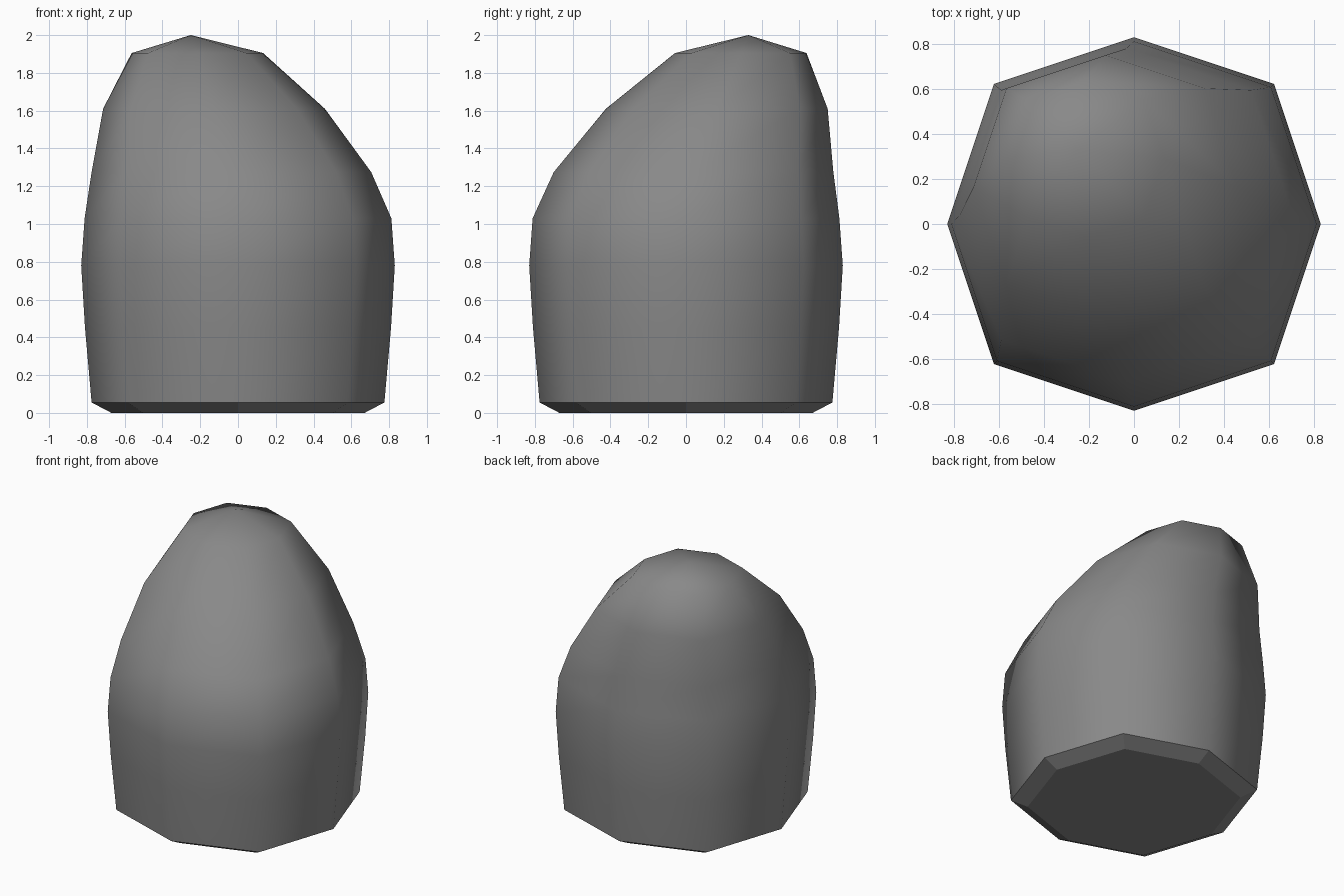
import bpy, bmesh
from math import sin, cos, pi, sqrt

default = bpy.data.objects.get("Cube")
if default:
    bpy.data.objects.remove(default, do_unlink=True)

# Plain grey stone
stone = bpy.data.materials.new("grey stone")
stone.use_nodes = True
colour = (0.25, 0.25, 0.25, 1)
stone.diffuse_color = colour
stone.node_tree.nodes["Principled BSDF"].inputs["Base Color"].default_value = colour

# Eight-sided rings: height, half width, centre x, centre y
RINGS = [
    (0.0, 0.67, 0, 0),
    (0.055, 0.775, 0, 0),
    (0.45, 0.81, 0, 0),
    (0.78, 0.83, 0, 0),
    (1.03, 0.812, 0, 0),
    (1.275, 0.74, -0.035, 0.04),
    (1.61, 0.587, -0.127, 0.163),
    (1.905, 0.348, -0.215, 0.29),
]
APEX = (-0.25, 0.33, 2.0)
SIDES = 8
DIAGONAL = 0.75 * sqrt(2)  # corners between the axes stand a little further out

bm = bmesh.new()
loops = []
for z, r, cx, cy in RINGS:
    ring = []
    for i in range(SIDES):
        a = 2 * pi * i / SIDES
        d = r * (DIAGONAL if i % 2 else 1)
        ring.append(bm.verts.new((cx + d * cos(a), cy + d * sin(a), z)))
    loops.append(ring)

# Flat underside, then bevelled foot and smooth leaning body
bm.faces.new(loops[0][::-1])
for level, (low, high) in enumerate(zip(loops, loops[1:])):
    for i in range(SIDES):
        j = (i + 1) % SIDES
        face = bm.faces.new((low[i], low[j], high[j], high[i]))
        face.smooth = level > 0

# Off-centre peak
tip = bm.verts.new(APEX)
for i in range(SIDES):
    face = bm.faces.new((loops[-1][i], loops[-1][(i + 1) % SIDES], tip))
    face.smooth = True

mesh = bpy.data.meshes.new("leaning_stone")
bm.to_mesh(mesh)
bm.free()
mesh.materials.append(stone)
bpy.context.collection.objects.link(bpy.data.objects.new("leaning_stone", mesh))
